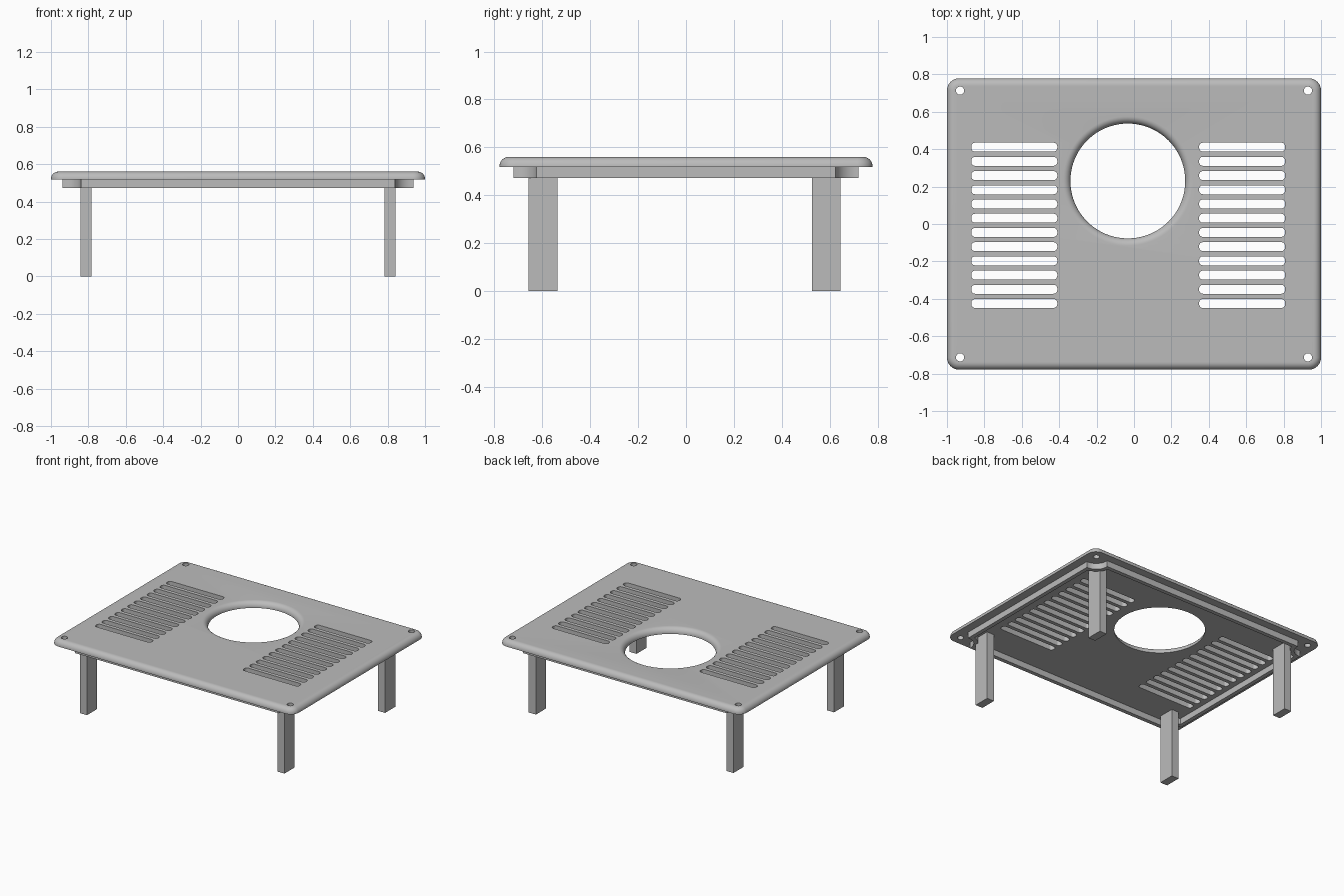
import bpy, bmesh
from math import pi, sin, cos, asin, acos, radians
from mathutils import Matrix, Vector

cube = bpy.data.objects.get("Cube")
if cube:
    bpy.data.objects.remove(cube, do_unlink=True)

# Key sizes
TOP, UNDER, RIM_LOW = 0.56, 0.517, 0.472
HALF_X, HALF_Y = 1.0, 0.779
FILLET = 0.039
SCREW_X, SCREW_Y = 0.93, 0.713
SIGNS = [(1, 1), (1, -1), (-1, -1), (-1, 1)]

grey = bpy.data.materials.new("plain_grey")
grey.use_nodes = True
COLOUR = (0.5, 0.5, 0.5, 1)
grey.diffuse_color = COLOUR
grey.node_tree.nodes["Principled BSDF"].inputs["Base Color"].default_value = COLOUR


def add_object(name, bm):
    bmesh.ops.recalc_face_normals(bm, faces=bm.faces[:])
    mesh = bpy.data.meshes.new(name)
    bm.to_mesh(mesh)
    bm.free()
    mesh.materials.append(grey)
    obj = bpy.data.objects.new(name, mesh)
    bpy.context.collection.objects.link(obj)
    return obj


def smooth(obj):
    bpy.ops.object.select_all(action="DESELECT")
    obj.select_set(True)
    bpy.context.view_layer.objects.active = obj
    bpy.ops.object.shade_smooth_by_angle(angle=radians(35))


def loft(bm, loops, closed=False):
    """Skin a stack of equal point loops; cap the ends or join last to first."""
    rings = [[bm.verts.new(p) for p in loop] for loop in loops]
    pairs = list(zip(rings, rings[1:]))
    if closed:
        pairs.append((rings[-1], rings[0]))
    else:
        bm.faces.new(rings[0])
        bm.faces.new(rings[-1])
    for a, b in pairs:
        for i in range(len(a)):
            j = (i + 1) % len(a)
            bm.faces.new((a[i], a[j], b[j], b[i]))


def rounded_rect(hx, hy, r, z, cx=0, cy=0, steps=8):
    pts = []
    for k, (sx, sy) in enumerate([(1, 1), (-1, 1), (-1, -1), (1, -1)]):
        for i in range(steps + 1):
            a = (k + i / steps) * pi / 2
            pts.append((cx + sx * (hx - r) + r * cos(a),
                        cy + sy * (hy - r) + r * sin(a), z))
    return pts


def circle(cx, cy, r, z, n):
    return [(cx + r * cos(2 * pi * i / n), cy + r * sin(2 * pi * i / n), z)
            for i in range(n)]


# Top plate with a rounded upper edge
bm = bmesh.new()
loops = [rounded_rect(HALF_X, HALF_Y, 0.065, UNDER)]
for i in range(9):
    a = i / 8 * pi / 2
    inset = FILLET * (1 - cos(a))
    loops.append(rounded_rect(HALF_X - inset, HALF_Y - inset, 0.065 - inset,
                              TOP - FILLET + FILLET * sin(a)))
loft(bm, loops)
plate = add_object("top_plate", bm)

# Cutter: flared round opening, vent slots and screw holes
bm = bmesh.new()
HOLE_R = 0.307
loops = [circle(-0.033, 0.23, HOLE_R, UNDER - 0.1, 80)]
for i in range(9):
    a = i / 8 * pi / 2
    loops.append(circle(-0.033, 0.23, HOLE_R + FILLET * (1 - cos(a)),
                        TOP - FILLET + FILLET * sin(a), 80))
loops.append(circle(-0.033, 0.23, HOLE_R + FILLET, TOP + 0.1, 80))
loft(bm, loops)
for slot_x in (-0.64, 0.578):
    for row in range(12):
        y = 0.411 - row * 0.076
        loft(bm, [rounded_rect(0.23, 0.024, 0.02, z, slot_x, y, 4)
                  for z in (UNDER - 0.1, TOP + 0.1)])
for sx, sy in SIGNS:
    loft(bm, [circle(sx * SCREW_X, sy * SCREW_Y, 0.022, z, 24)
              for z in (UNDER - 0.1, TOP + 0.1)])
cutter = add_object("opening_cutter", bm)
cutter.hide_render = True

cut = plate.modifiers.new("openings", "BOOLEAN")
cut.operation = "DIFFERENCE"
cut.solver = "EXACT"
cut.object = cutter
bpy.context.view_layer.objects.active = plate
bpy.ops.object.modifier_apply(modifier=cut.name)
bpy.data.objects.remove(cutter, do_unlink=True)
smooth(plate)


# Thin rim under the plate, scooped around each screw hole
def rim_outline(offset, z):
    x, y, r = 0.938 - offset, 0.72 - offset, 0.09 + offset
    start = pi - asin((y - SCREW_Y) / r)
    end = 2 * pi - acos((x - SCREW_X) / r)
    corner = []
    for i in range(13):
        a = start + (end - start) * i / 12
        corner.append((SCREW_X + r * cos(a), SCREW_Y + r * sin(a)))
    pts = []
    for sx, sy in SIGNS:
        run = corner if sx * sy > 0 else corner[::-1]
        pts += [(sx * px, sy * py, z) for px, py in run]
    return pts


bm = bmesh.new()
RIM_TOP = UNDER + 0.002
loft(bm, [rim_outline(0, RIM_LOW), rim_outline(0, RIM_TOP),
          rim_outline(0.03, RIM_TOP), rim_outline(0.03, RIM_LOW)], closed=True)
smooth(add_object("under_rim", bm))

# Four square-cut legs standing inside the rim corners
for sx, sy in SIGNS:
    bm = bmesh.new()
    bmesh.ops.create_cube(bm, size=1)
    bmesh.ops.scale(bm, vec=Vector((0.059, 0.12, RIM_TOP)), verts=bm.verts)
    leg_y = 0.586 if sy > 0 else -0.597
    bmesh.ops.translate(bm, vec=Vector((sx * 0.8135, leg_y, RIM_TOP / 2)), verts=bm.verts)
    name = ("back" if sy > 0 else "front") + ("_left" if sx > 0 else "_right") + "_leg"
    add_object(name, bm)
